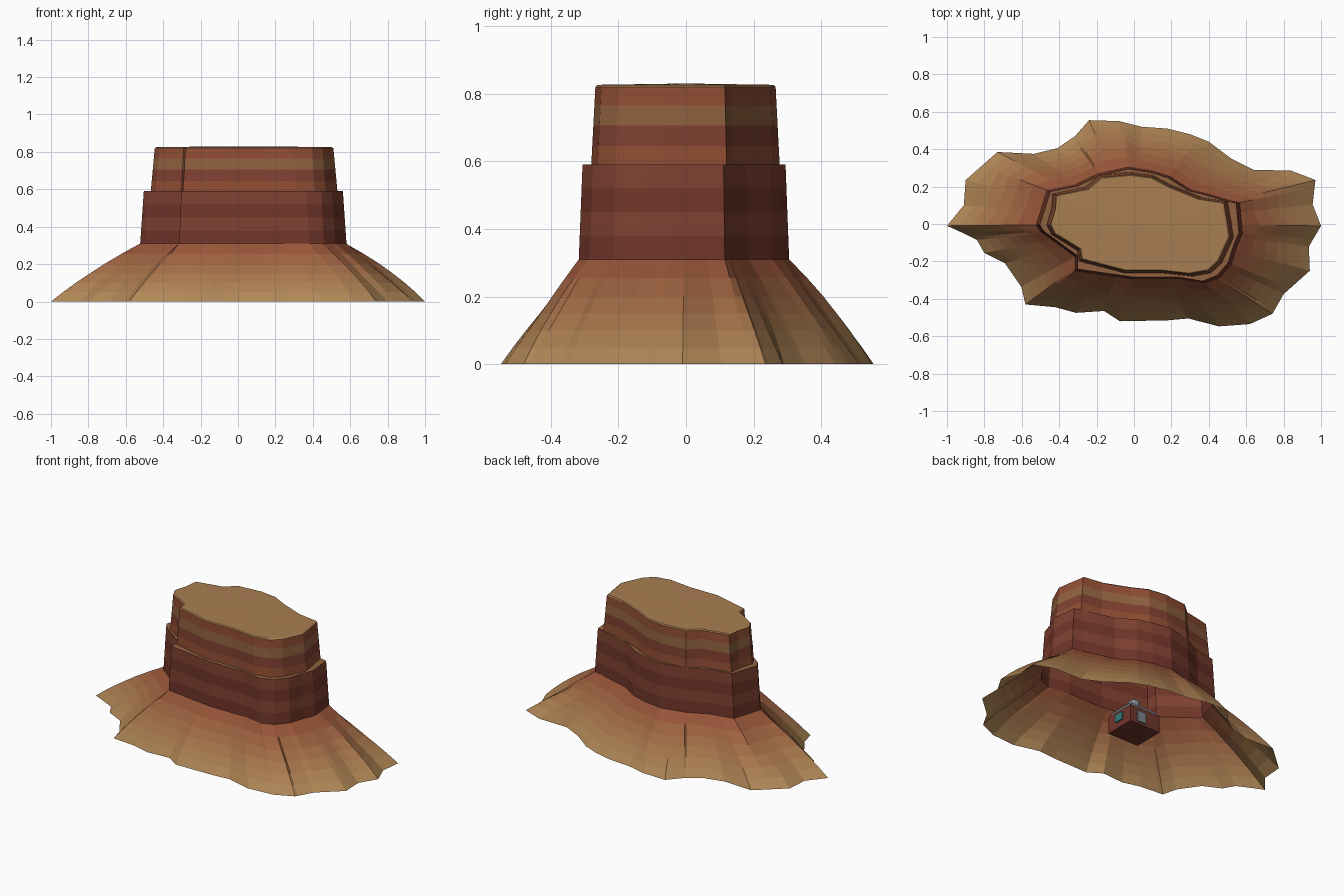
import bpy, bmesh, math, random
from mathutils import Vector

if "Cube" in bpy.data.objects:
    bpy.data.objects.remove(bpy.data.objects["Cube"])

random.seed(4)

# Plan outlines (x, y), clockwise from the left tip
BASE = [(-1, -.01), (-.91, .10), (-.9, .235), (-.73, .385), (-.535, .375), (-.41, .405),
        (-.315, .47), (-.24, .555), (-.08, .55), (.04, .52), (.18, .51), (.3, .48), (.4, .44),
        (.52, .35), (.64, .29), (.84, .285), (.97, .235), (.955, .105), (1, -.01), (.935, -.12),
        (.94, -.25), (.8, -.375), (.74, -.48), (.62, -.535), (.465, -.55), (.29, -.505),
        (.18, -.515), (-.075, -.52), (-.16, -.465), (-.31, -.475), (-.42, -.445), (-.58, -.43),
        (-.6, -.34), (-.69, -.21), (-.8, -.155), (-.84, -.085), (-.91, -.05)]
LOWER = [(-.523, -.005), (-.465, .18), (-.315, .21), (-.19, .27), (-.03, .305), (.095, .285),
         (.19, .255), (.3, .185), (.4, .16), (.5, .13), (.565, .115), (.58, -.05),
         (.55, -.12), (.52, -.215), (.46, -.285), (.38, -.317), (.245, -.295), (0, -.295),
         (-.315, -.25), (-.315, -.175), (-.5, -.04)]
UPPER = [(-.445, -.005), (-.42, .08), (-.415, .155), (-.245, .19), (-.175, .25), (-.02, .265),
         (.095, .25), (.19, .2), (.35, .135), (.48, .115), (.5, 0), (.51, -.07), (.45, -.2),
         (.395, -.25), (.3, -.268), (.14, -.25), (-.05, -.25), (-.28, -.19), (-.29, -.135),
         (-.42, -.055)]


def material(name, col):
    m = bpy.data.materials.new(name)
    m.diffuse_color = (*col, 1)
    m.use_nodes = True
    m.node_tree.nodes["Principled BSDF"].inputs["Base Color"].default_value = m.diffuse_color
    return m


def ray_hit(outline, a):
    """Point where a ray from the centre at angle a crosses the outline."""
    d = Vector((math.cos(a), math.sin(a)))
    best = 0
    for i, p in enumerate(outline):
        p, q = Vector(p), Vector(outline[(i + 1) % len(outline)])
        e = q - p
        den = d.cross(e)
        if abs(den) < 1e-9:
            continue
        r, s = p.cross(e) / den, p.cross(d) / den
        if r > 0 and -1e-4 <= s <= 1.0001:
            best = max(best, r)
    return d * best


def loft(name, rings, mats, cap=None):
    """Join rings of points, one material per band; cap = centre height of a fan."""
    bm = bmesh.new()
    rows = [[bm.verts.new(p) for p in ring] for ring in rings]
    n = len(rows[0])
    for k in range(len(rows) - 1):
        for i in range(n):
            j = (i + 1) % n
            f = bm.faces.new((rows[k][i], rows[k][j], rows[k + 1][j], rows[k + 1][i]))
            f.material_index = k
    if cap is not None:
        c = bm.verts.new((0.03, 0, cap))
        for i in range(n):
            f = bm.faces.new((rows[-1][i], rows[-1][(i + 1) % n], c))
            f.material_index = len(mats) - 1
    bmesh.ops.recalc_face_normals(bm, faces=bm.faces)
    # open shells: make sure the walls face outward
    f = bm.faces[:][0]
    if f.normal.dot(Vector((f.calc_center_median().x, f.calc_center_median().y, 0))) < 0:
        bmesh.ops.reverse_faces(bm, faces=bm.faces)
    me = bpy.data.meshes.new(name)
    bm.to_mesh(me)
    bm.free()
    for m in mats:
        me.materials.append(m)
    ob = bpy.data.objects.new(name, me)
    bpy.context.collection.objects.link(ob)
    return ob


def scaled(outline, s, z):
    return [(.03 + (x - .03) * s, y * s, z) for x, y in outline]


sand = material("sand", (.40, .21, .085))
dark = material("dark_red_rock", (.16, .035, .022))
red = material("red_rock", (.21, .052, .03))
orange = material("orange_rock", (.28, .075, .034))
tan = material("tan_rock", (.28, .12, .05))

# Talus skirt: gullied open slope from the ground up to the cliff foot
angles = []
for a in sorted(math.atan2(y, x) % (2 * math.pi) for x, y in BASE + LOWER):
    if not angles or a - angles[-1] > .012:
        angles.append(a)
profile = [(0, 1), (.05, .86), (.1, .71), (.15, .55), (.2, .39), (.255, .2), (.31, 0)]
jitter = [random.uniform(-.045, .045) for _ in angles]
rings = []
for z, t in profile:
    ring = []
    for a, j in zip(angles, jitter):
        tt = t + j * math.sin(math.pi * t)
        ring.append((*ray_hit(LOWER, a).lerp(ray_hit(BASE, a), tt), z))
    rings.append(ring)
lo, hi = Vector((.44, .245, .095)), Vector((.31, .09, .04))
loft("talus_skirt", rings, [material(f"talus_{k}", lo.lerp(hi, k / 5)) for k in range(6)])

# Lower cliff with horizontal strata and a sandy ledge
levels = [.31, .38, .45, .52, .59]
loft("lower_cliff", [scaled(LOWER, 1 - .035 * (z - .31) / .28, z) for z in levels],
     [dark, red, dark, red, tan], .59)

# Upper cliff with strata
levels = [.59, .645, .705, .765, .82]
loft("upper_cliff", [scaled(UPPER, 1 + .045 * (.82 - z) / .23, z) for z in levels],
     [orange, red, tan, orange])

# Flat sandy cap with a small bevelled rim
loft("mesa_cap", [scaled(UPPER, 1, .82), scaled(UPPER, .98, .826)], [sand, sand], .83)


# Small hut hidden inside the hollow, seen only from below
def box(name, size, loc, mat):
    bpy.ops.mesh.primitive_cube_add(size=1, location=loc)
    ob = bpy.context.object
    ob.name, ob.scale = name, size
    ob.data.materials.append(mat)


hut_red = material("hut_red", (.16, .035, .025))
grey = material("metal_grey", (.2, .23, .25))
teal = material("teal", (.03, .2, .2))
box("hut_body", (.22, .2, .11), (0, 0, .06), hut_red)
box("hut_roof", (.2, .18, .02), (0, 0, .125), grey)
for s in (-1, 1):
    box("hut_window", (.01, .06, .05), (s * .112, 0, .07), teal)
    box("hut_door", (.06, .01, .07), (s * .03, s * .102, .055), grey)
bpy.ops.mesh.primitive_cylinder_add(vertices=12, radius=.035, depth=.08, location=(0, 0, .17))
bpy.context.object.name = "hut_tank"
bpy.context.object.data.materials.append(grey)
